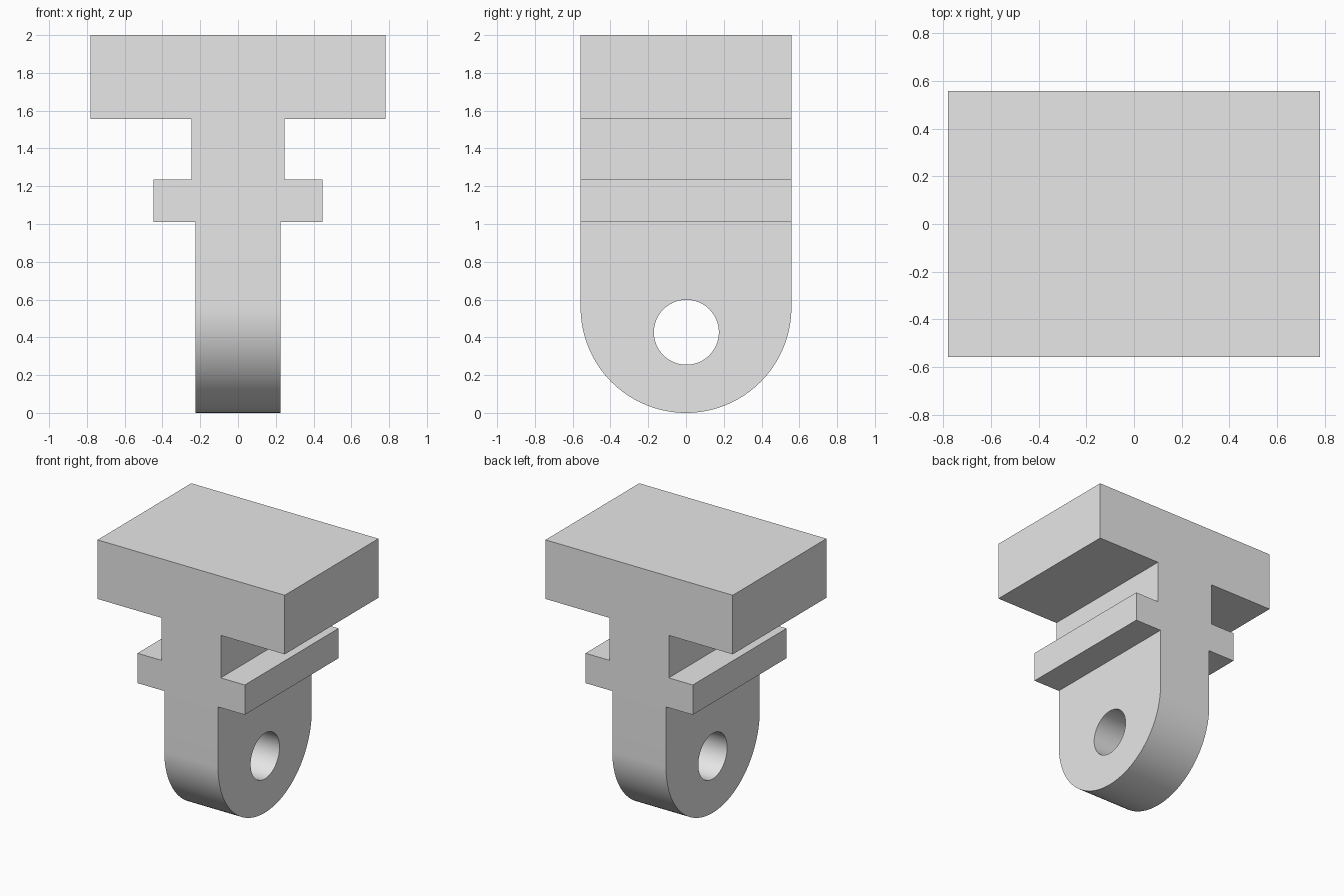
import bpy
import bmesh
from math import cos, sin, pi, radians
from mathutils import Vector

if "Cube" in bpy.data.objects:
    bpy.data.objects.remove(bpy.data.objects["Cube"], do_unlink=True)

HALF_DEPTH = 0.558
HEIGHT = 2.0

grey = bpy.data.materials.new("plain_grey")
grey.use_nodes = True
grey.diffuse_color = (0.8, 0.8, 0.8, 1)
grey.node_tree.nodes["Principled BSDF"].inputs["Base Color"].default_value = (0.8, 0.8, 0.8, 1)


def prism(name, points, sweep):
    """Extrude a closed 3D outline along the sweep vector."""
    bm = bmesh.new()
    face = bm.faces.new([bm.verts.new(p) for p in points])
    out = bmesh.ops.extrude_face_region(bm, geom=[face])
    moved = [v for v in out["geom"] if isinstance(v, bmesh.types.BMVert)]
    bmesh.ops.translate(bm, verts=moved, vec=Vector(sweep))
    bmesh.ops.recalc_face_normals(bm, faces=bm.faces)
    mesh = bpy.data.meshes.new(name)
    bm.to_mesh(mesh)
    bm.free()
    mesh.materials.append(grey)
    obj = bpy.data.objects.new(name, mesh)
    bpy.context.collection.objects.link(obj)
    return obj


def arc(y, z, radius, start, end, steps):
    """Points on a circle arc in the YZ plane, left of the body."""
    angles = [start + (end - start) * i / steps for i in range(steps + 1)]
    return [(-1, y + radius * cos(a), z + radius * sin(a)) for a in angles]


# Stepped T section: stem, flange, neck and top block, mirrored in x
half = [(0.224, 0), (0.224, 1.01), (0.447, 1.01), (0.447, 1.235),
        (0.247, 1.235), (0.247, 1.555), (0.78, 1.555), (0.78, HEIGHT)]
section = half + [(-x, z) for x, z in reversed(half)]
# the section runs slightly past the bottom so the rounded end trims it
section = [(x, -1, z if z else -0.2) for x, z in section]
bracket = prism("bracket", section, (0, 2, 0))

# Side outline with a half-round bottom end
outline = arc(0, HALF_DEPTH, HALF_DEPTH, pi, 2 * pi, 64)
outline += [(-1, HALF_DEPTH, 3), (-1, -HALF_DEPTH, 3)]
trim = prism("side_trim", outline, (2, 0, 0))

# Pin hole through the lug
hole = prism("pin_hole_cutter", arc(0.002, 0.427, 0.172, 0, 2 * pi, 64)[:-1], (2, 0, 0))

bpy.ops.object.select_all(action="DESELECT")
bpy.context.view_layer.objects.active = bracket
bracket.select_set(True)
for cutter, operation in ((trim, "INTERSECT"), (hole, "DIFFERENCE")):
    cutter.hide_render = True
    mod = bracket.modifiers.new(cutter.name, "BOOLEAN")
    mod.object = cutter
    mod.operation = operation
    mod.solver = "EXACT"
    bpy.ops.object.modifier_apply(modifier=mod.name)
    bpy.data.objects.remove(cutter, do_unlink=True)

bpy.ops.object.shade_smooth_by_angle(angle=radians(30))
